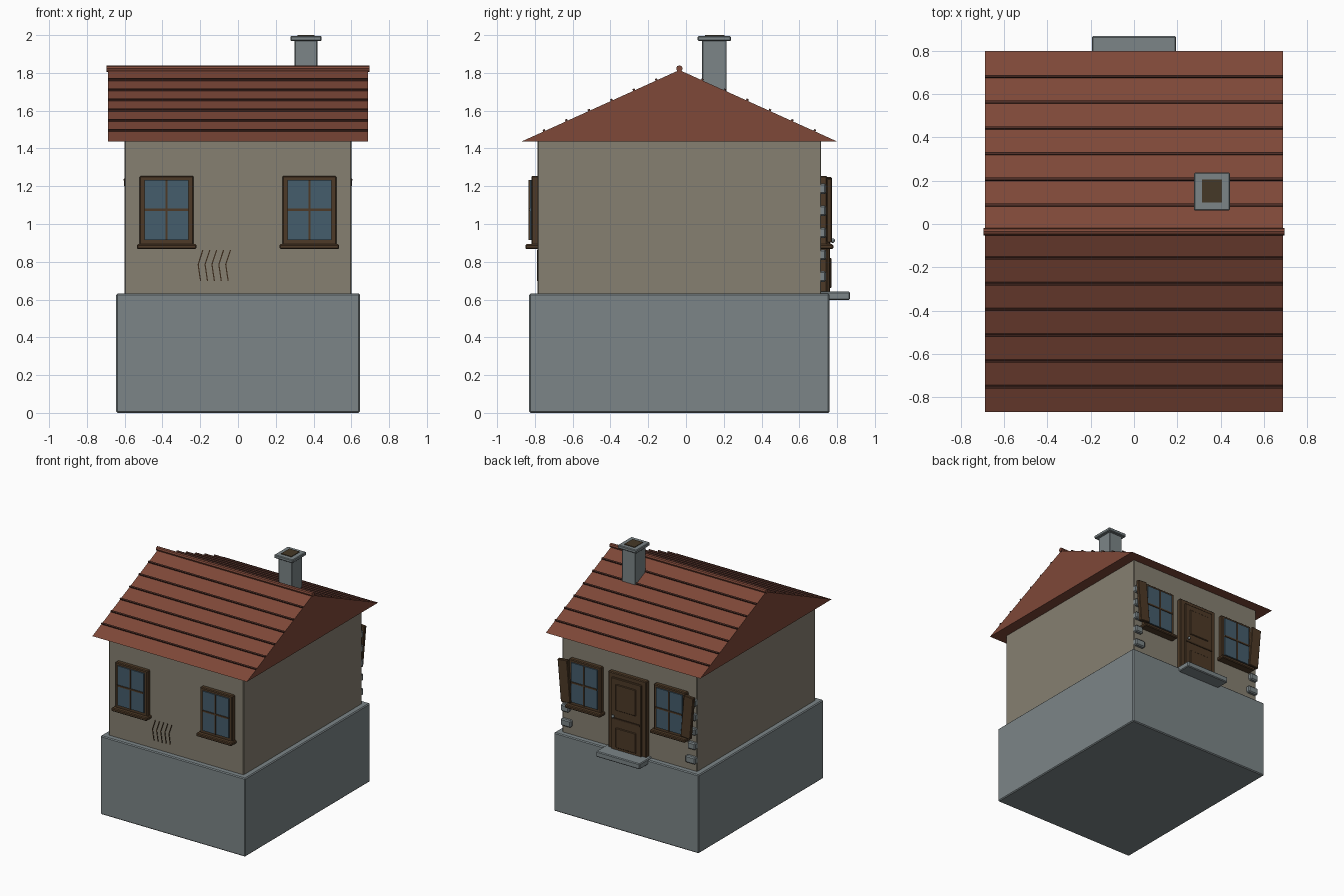
import bpy, math
from mathutils import Matrix

if "Cube" in bpy.data.objects:
    bpy.data.objects.remove(bpy.data.objects["Cube"])

def material(name, r, g, b):
    m = bpy.data.materials.new(name)
    m.diffuse_color = (r, g, b, 1)
    m.use_nodes = True
    m.node_tree.nodes["Principled BSDF"].inputs["Base Color"].default_value = m.diffuse_color
    return m

STONE = material("stone", .20, .235, .245)
PLASTER = material("plaster", .24, .215, .165)
TILE = material("roof_tile", .21, .065, .04)
DARK_TILE = material("dark_tile", .07, .025, .018)
WOOD = material("wood", .075, .042, .02)
DARK_WOOD = material("dark_wood", .045, .025, .012)
GLASS = material("glass", .06, .11, .15)
SOOT = material("soot", .06, .04, .02)

def mesh_object(name, verts, faces, mat, bevel=0):
    me = bpy.data.meshes.new(name)
    me.from_pydata(verts, [], faces)
    me.materials.append(mat)
    ob = bpy.data.objects.new(name, me)
    bpy.context.collection.objects.link(ob)
    if bevel:
        mod = ob.modifiers.new("edge", 'BEVEL')
        mod.width, mod.segments = bevel, 1
    return ob

def box(name, x, y, z, mat, bevel=0, rot=None):
    """Box from (min, max) ranges, optionally turned about its centre."""
    c = [(r[0] + r[1]) / 2 for r in (x, y, z)]
    h = [(r[1] - r[0]) / 2 for r in (x, y, z)]
    verts = [(sx * h[0], sy * h[1], sz * h[2])
             for sx in (-1, 1) for sy in (-1, 1) for sz in (-1, 1)]
    faces = [(0, 1, 3, 2), (4, 6, 7, 5), (0, 4, 5, 1),
             (2, 3, 7, 6), (0, 2, 6, 4), (1, 5, 7, 3)]
    ob = mesh_object(name, verts, faces, mat, bevel)
    ob.location = c
    if rot:
        ob.rotation_euler = rot
    return ob

# Masonry body
box("foundation", (-.645, .645), (-.83, .76), (0, .632), STONE, .007)
box("walls", (-.6, .6), (-.785, .715), (.625, 1.45), PLASTER, .004)

# Solid gable roof
RY, RZ, EZ, HALF, RX = -.035, 1.815, 1.437, .835, .688
profile = [(RY - HALF, EZ), (RY + HALF, EZ), (RY, RZ)]
mesh_object("roof", [(x, y, z) for x in (-RX, RX) for y, z in profile],
            [(0, 2, 1), (3, 4, 5), (0, 1, 4, 3), (1, 2, 5, 4), (2, 0, 3, 5)], TILE)

# Tile course strips on both slopes
slope = (RZ - EZ) / HALF
for side in (-1, 1):
    for i in range(6):
        d = .121 + .119 * i
        y, z = RY + side * d, RZ - slope * d
        box("tile_course", (-RX, RX), (y - .006, y + .006), (z - .006, z + .010),
            DARK_TILE, rot=(-side * math.atan(slope), 0, 0))

# Rounded ridge cap
bpy.ops.mesh.primitive_cylinder_add(vertices=8, radius=.017, depth=1.39,
                                    location=(0, RY, 1.823), rotation=(0, math.pi / 2, 0))
ridge = bpy.context.object
ridge.name = "ridge_cap"
ridge.data.materials.append(TILE)

# Chimney
box("chimney", (.30, .42), (.085, .215), (1.6, 1.975), STONE, .004)
box("chimney_cap", (.277, .443), (.062, .238), (1.968, 1.995), STONE, .005)
box("chimney_flue", (.314, .406), (.10, .205), (1.98, 2.0), SOOT)

# Windows: local depth d is measured outward from the wall face
def span(side, a, b):
    return (.715 + a, .715 + b) if side > 0 else (-.785 - b, -.785 - a)

for side in (-1, 1):
    for cx in (-.378, .378):
        box("window_frame", (cx - .143, cx + .143), span(side, -.01, .033), (.885, 1.255), WOOD, .006)
        box("window_glass", (cx - .117, cx + .117), span(side, .02, .042), (.915, 1.233), GLASS)
        box("window_upright", (cx - .006, cx + .006), span(side, .03, .048), (.915, 1.233), WOOD)
        box("window_crossbar", (cx - .117, cx + .117), span(side, .03, .048), (1.07, 1.082), WOOD)
        box("window_sill", (cx - .158, cx + .158), span(side, -.01, .065), (.867, .893), WOOD, .006)

# Crooked shutters and corner stones on the back
for s in (-1, 1):
    box("shutter", (s * .548 - .043, s * .548 + .043), (.745, .772), (.905, 1.245),
        WOOD, .004, rot=(0, math.radians(5) * s, 0))
    for i in range(5):
        w = .09 if i % 2 == 0 else .07
        z = .722 + .116 * i
        box("corner_stone", tuple(sorted((s * .6, s * (.6 - w)))), (.70, .742),
            (z - .028, z + .028), STONE, .008)

# Back door
box("door_frame", (-.17, .17), (.70, .748), (.632, 1.25), WOOD, .006)
box("door_leaf", (-.132, .132), (.73, .762), (.636, 1.215), WOOD, .004)
for z in ((.66, .82), (.96, 1.17)):
    box("door_panel", (-.09, .09), (.75, .769), z, WOOD, .004)
box("door_rail", (-.125, .125), (.75, .767), (.885, .897), DARK_WOOD)
bpy.ops.mesh.primitive_uv_sphere_add(segments=10, ring_count=6, radius=.012, location=(.108, .777, .912))
knob = bpy.context.object
knob.name = "door_knob"
knob.data.materials.append(STONE)
bpy.ops.object.shade_smooth_by_angle()
box("door_step", (-.195, .195), (.70, .868), (.597, .642), STONE, .006)

# Bent cracks in the front plaster
def crack(a, b):
    length = math.dist(a, b)
    cx, cz = (a[0] + b[0]) / 2, (a[1] + b[1]) / 2
    box("wall_crack", (cx - .003, cx + .003), (-.789, -.78),
        (cz - length / 2, cz + length / 2), DARK_WOOD,
        rot=(0, math.atan2(a[0] - b[0], a[1] - b[1]), 0))

for i in range(5):
    o = .0365 * i
    crack((-.186 + o, .862), (-.211 + o, .786))
    crack((-.211 + o, .786), (-.198 + o, .698))
